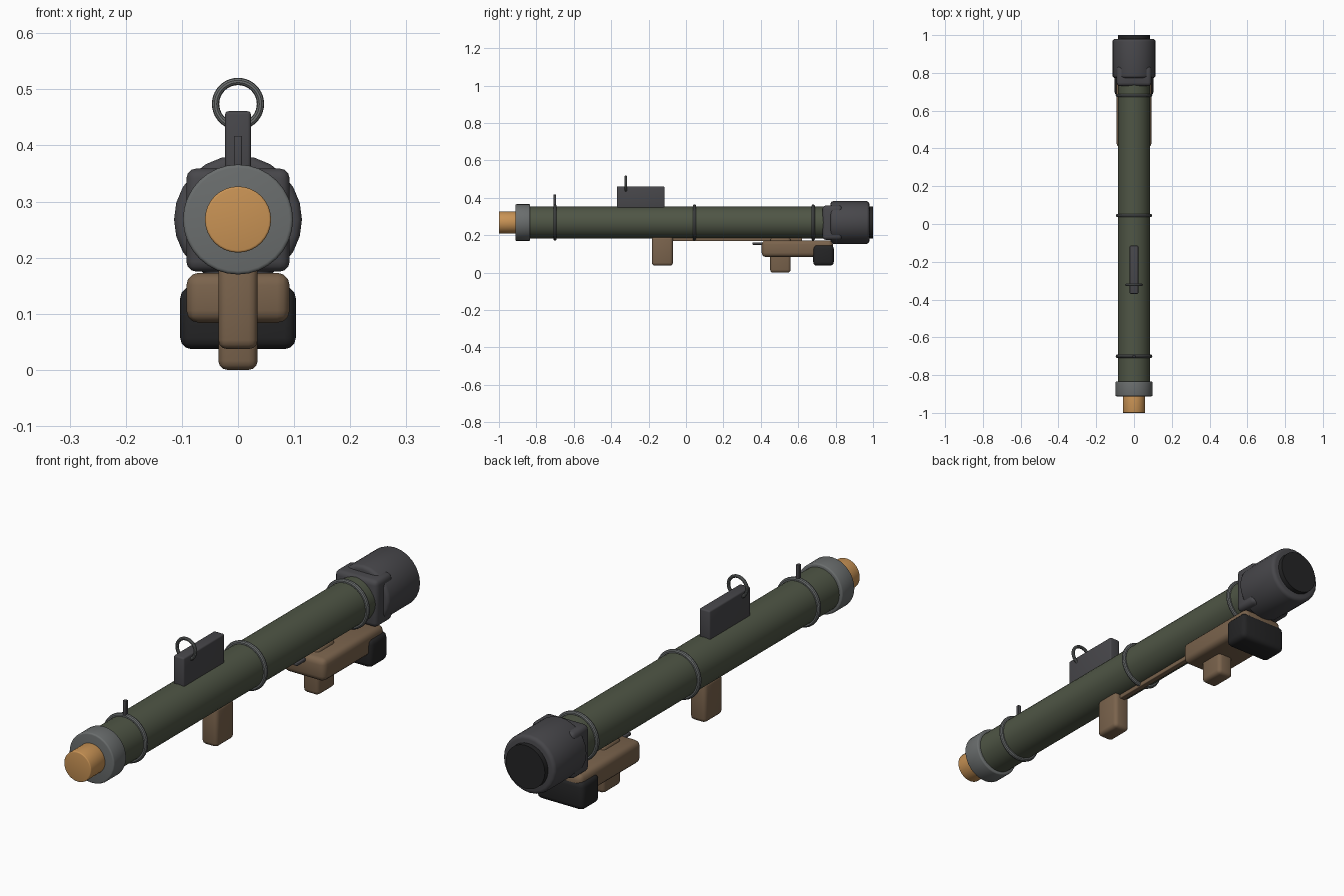
import bpy, math

if "Cube" in bpy.data.objects:
    bpy.data.objects.remove(bpy.data.objects["Cube"])

AXIS = 0.268  # height of the tube's centre line


def colour(name, r, g, b):
    m = bpy.data.materials.new(name)
    m.diffuse_color = (r, g, b, 1)
    m.use_nodes = True
    m.node_tree.nodes["Principled BSDF"].inputs["Base Color"].default_value = m.diffuse_color
    return m


green = colour("olive green", 0.078, 0.092, 0.060)
orange = colour("orange", 0.58, 0.29, 0.09)
steel = colour("steel grey", 0.145, 0.155, 0.155)
dark = colour("dark grey", 0.064, 0.063, 0.070)
wood = colour("brown wood", 0.195, 0.125, 0.073)
black = colour("black rubber", 0.018, 0.018, 0.019)


def finish(name, mat, bevel=0, segments=3):
    o = bpy.context.object
    o.name = name
    o.data.materials.append(mat)
    bpy.ops.object.transform_apply(location=False, rotation=True, scale=True)
    if bevel:
        b = o.modifiers.new("bevel", 'BEVEL')
        b.width, b.segments, b.limit_method = bevel, segments, 'ANGLE'
        b.angle_limit = math.radians(40)
        bpy.ops.object.modifier_apply(modifier=b.name)
    bpy.ops.object.shade_smooth_by_angle(angle=math.radians(35))
    return o


def barrel(name, mat, radius, y0, y1, bevel=0, sides=32):
    bpy.ops.mesh.primitive_cylinder_add(
        vertices=sides, radius=radius, depth=y1 - y0,
        location=(0, (y0 + y1) / 2, AXIS), rotation=(math.pi / 2, 0, 0))
    return finish(name, mat, bevel)


def block(name, mat, half_x, y0, y1, z0, z1, bevel=0):
    bpy.ops.mesh.primitive_cube_add(size=1, location=(0, (y0 + y1) / 2, (z0 + z1) / 2))
    bpy.context.object.scale = (half_x * 2, y1 - y0, z1 - z0)
    return finish(name, mat, bevel)


def hoop(name, mat, major, minor, y, z):
    bpy.ops.mesh.primitive_torus_add(
        major_radius=major, minor_radius=minor, major_segments=40, minor_segments=10,
        location=(0, y, z), rotation=(math.pi / 2, 0, 0))
    return finish(name, mat)


# Main tube, muzzle and warhead
barrel("tube", green, 0.085, -0.86, 0.79)
barrel("muzzle_collar", steel, 0.098, -0.912, -0.833, 0.006)
barrel("warhead_tip", orange, 0.059, -1.0, -0.90, 0.004)

# Clamping bands
for i, y in enumerate((-0.70, 0.045, 0.68)):
    hoop(f"band_{i + 1}", steel, 0.088, 0.009, y, AXIS)

# Rear breech
block("breech_block", dark, 0.092, 0.73, 0.835, 0.175, 0.359, 0.018)
barrel("rear_housing", dark, 0.114, 0.773, 0.98, 0.014, 24)
barrel("rear_cap", black, 0.085, 0.975, 1.0)

# Sights
block("front_sight", dark, 0.007, -0.708, -0.694, 0.345, 0.417, 0.002)
block("sight_box", dark, 0.023, -0.37, -0.115, 0.335, 0.461, 0.006)
hoop("ring_sight", steel, 0.040, 0.0065, -0.322, 0.474)

# Grips, shoulder rest and trigger
block("front_grip", wood, 0.035, -0.182, -0.07, 0.037, 0.195, 0.016)
block("rear_grip", wood, 0.035, 0.45, 0.56, 0.0, 0.187, 0.016)
block("shoulder_stock", wood, 0.092, 0.405, 0.785, 0.084, 0.173, 0.022)
block("shoulder_pad", black, 0.103, 0.68, 0.79, 0.037, 0.148, 0.020)
block("underside_rail", wood, 0.012, -0.09, 0.62, 0.169, 0.187, 0.003)
block("trigger", dark, 0.010, 0.355, 0.42, 0.149, 0.161, 0.003)
